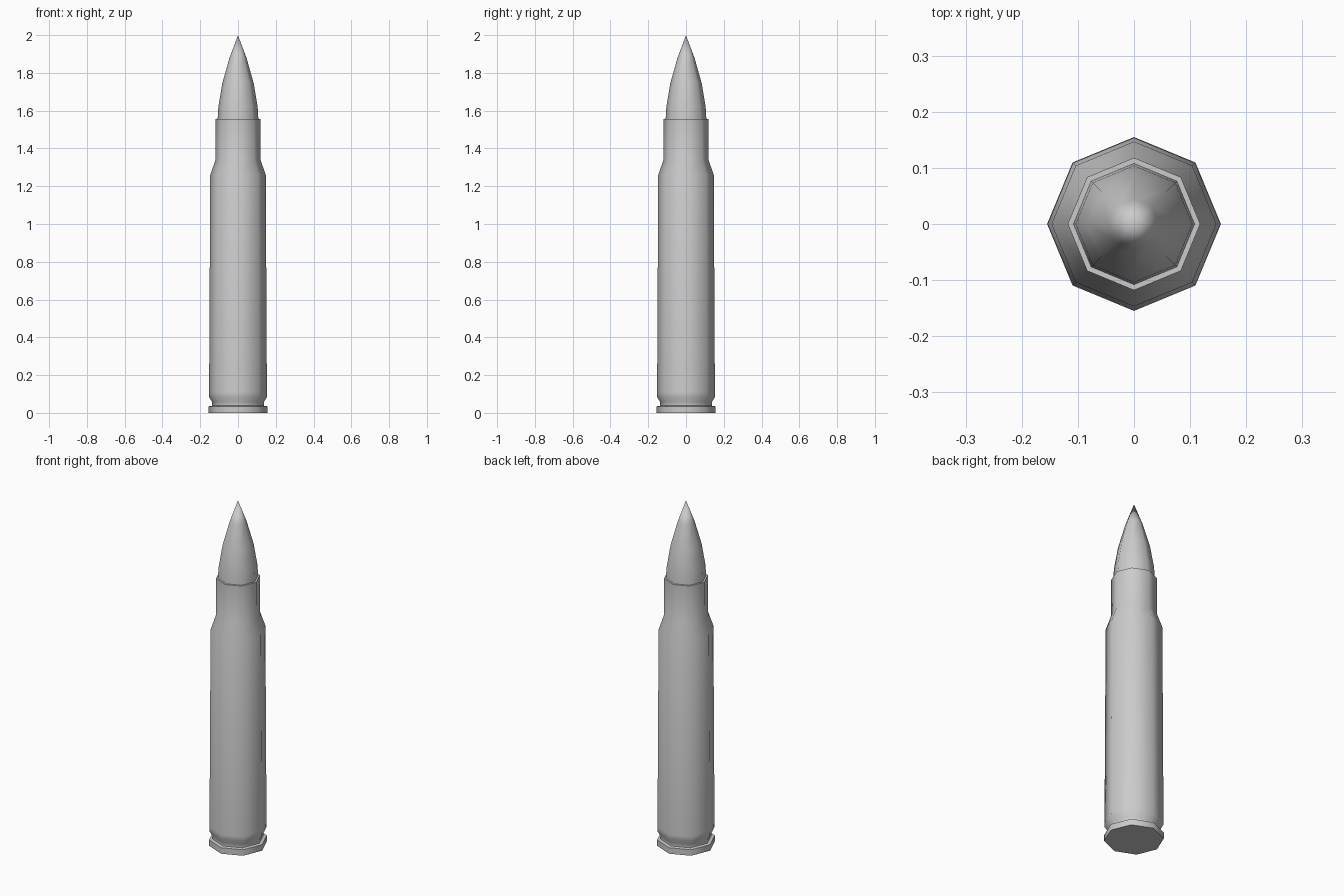
import bpy, bmesh, math

if "Cube" in bpy.data.objects:
    bpy.data.objects.remove(bpy.data.objects["Cube"])

SIDES = 8


def lathe(name, profile, cap_bottom=False):
    """Revolve (radius, z) points into an eight-sided part; radius 0 makes a tip."""
    bm = bmesh.new()
    rings = []
    for r, z in profile:
        if r == 0:
            rings.append([bm.verts.new((0, 0, z))] * SIDES)
        else:
            rings.append([bm.verts.new((r * math.cos(i * math.tau / SIDES),
                                        r * math.sin(i * math.tau / SIDES), z))
                          for i in range(SIDES)])
    for a, b in zip(rings, rings[1:]):
        for i in range(SIDES):
            j = (i + 1) % SIDES
            quad = [a[i], a[j], b[j], b[i]]
            bm.faces.new(list(dict.fromkeys(quad)))
    if cap_bottom:
        bm.faces.new(rings[0][::-1])
    bmesh.ops.recalc_face_normals(bm, faces=bm.faces[:])
    mesh = bpy.data.meshes.new(name)
    bm.to_mesh(mesh)
    bm.free()
    obj = bpy.data.objects.new(name, mesh)
    bpy.context.collection.objects.link(obj)
    bpy.ops.object.select_all(action='DESELECT')
    obj.select_set(True)
    bpy.context.view_layer.objects.active = obj
    bpy.ops.object.shade_smooth_by_angle(angle=math.radians(60))
    return obj


# Case: rim, extractor groove, tapered body, shoulder, neck and mouth
lathe("case", [(0.155, 0), (0.155, 0.035), (0.137, 0.038), (0.137, 0.058),
               (0.154, 0.085), (0.153, 0.11), (0.147, 1.26),
               (0.119, 1.34), (0.118, 1.555), (0.108, 1.555)], cap_bottom=True)

# Pointed tip, seated in the mouth of the case
lathe("tip", [(0.108, 1.553), (0.104, 1.62), (0.083, 1.745),
              (0.045, 1.88), (0, 2.0)])
